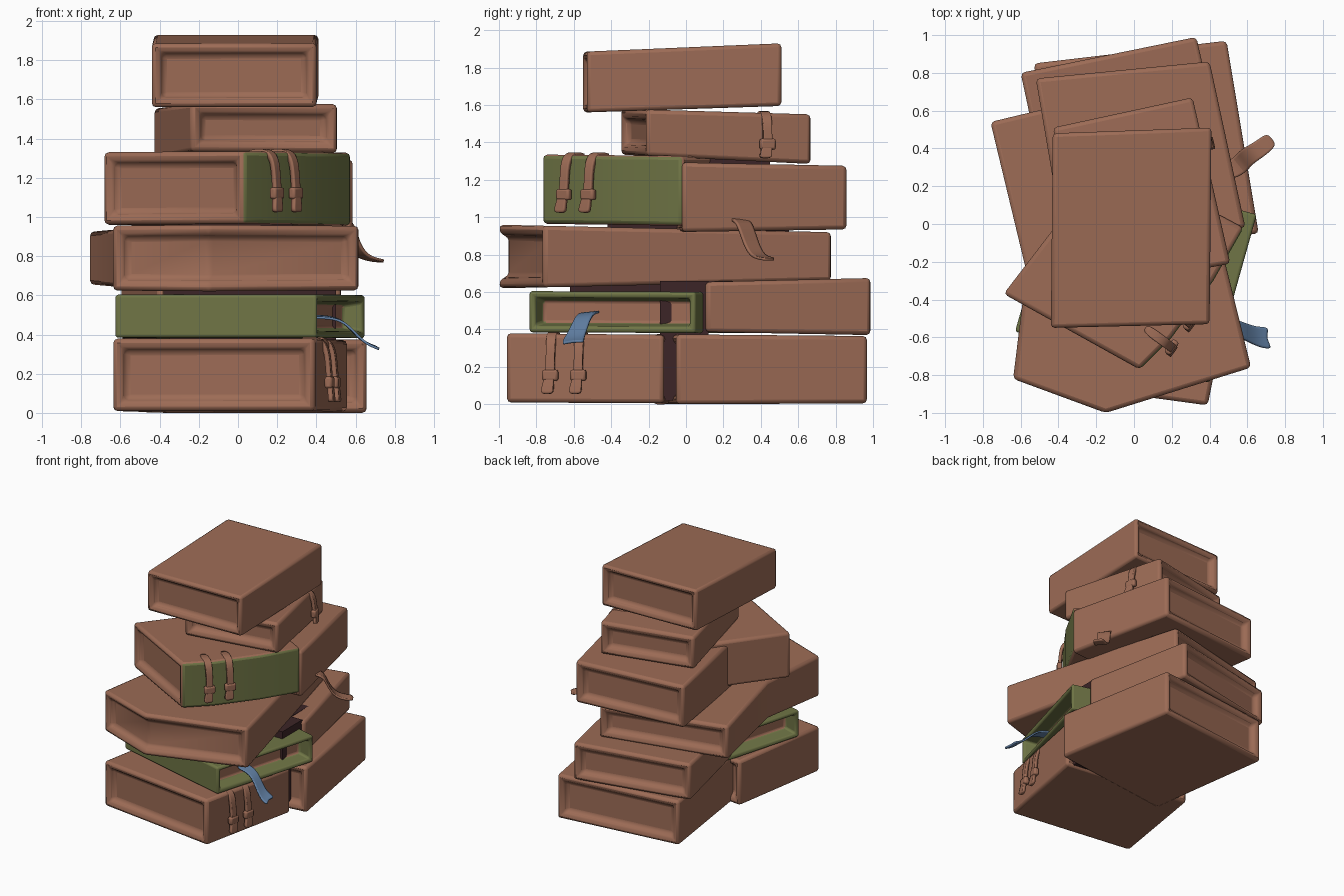
import bpy, bmesh
from mathutils import Vector

if "Cube" in bpy.data.objects:
    bpy.data.objects.remove(bpy.data.objects["Cube"])


def material(name, rgb):
    m = bpy.data.materials.new(name)
    m.diffuse_color = (*rgb, 1)
    m.use_nodes = True
    m.node_tree.nodes["Principled BSDF"].inputs["Base Color"].default_value = m.diffuse_color
    return m


BROWN = material("leather_brown", (0.335, 0.148, 0.092))
GREEN = material("olive_green", (0.160, 0.178, 0.060))
BLUE = material("ribbon_blue", (0.120, 0.215, 0.370))
DARK = material("gap_dark", (0.045, 0.018, 0.020))


def finish(name, bm, mats, bevel=0.0, segments=2):
    bmesh.ops.recalc_face_normals(bm, faces=bm.faces)
    me = bpy.data.meshes.new(name)
    bm.to_mesh(me)
    bm.free()
    for m in mats:
        me.materials.append(m)
    ob = bpy.data.objects.new(name, me)
    bpy.context.collection.objects.link(ob)
    if bevel:
        b = ob.modifiers.new("rounded", 'BEVEL')
        b.width, b.segments, b.limit_method = bevel, segments, 'ANGLE'
    bpy.ops.object.select_all(action='DESELECT')
    ob.select_set(True)
    bpy.context.view_layer.objects.active = ob
    bpy.ops.object.shade_smooth_by_angle(angle=0.9)
    return ob


def book(name, outline, low, high, ends=((0,), (2,)), mats=(BROWN,), spine=(),
         rim=0.045, depth=0.045, pages=0, bevel=0.022, segments=2):
    """Prism over an outline; low and high are (front, back) heights; page ends are sunk."""
    bm = bmesh.new()
    ys = [p[1] for p in outline]
    n = len(outline)

    def ring(h):
        return [bm.verts.new((x, y, h[0] + (h[1] - h[0]) * (y - min(ys)) / (max(ys) - min(ys))))
                for x, y in outline]
    a, b = ring(low), ring(high)
    bm.faces.new(a[::-1])
    bm.faces.new(b)
    sides = [bm.faces.new((a[i], a[(i + 1) % n], b[(i + 1) % n], b[i])) for i in range(n)]
    for i in spine:
        sides[i].material_index = 1
    bm.normal_update()
    for group in ends:
        faces = [sides[i] for i in group]
        bmesh.ops.inset_region(bm, faces=faces, thickness=rim, use_even_offset=True)
        bmesh.ops.inset_region(bm, faces=faces, thickness=0.018, depth=-depth, use_even_offset=True)
        for f in faces:
            f.material_index = pages
    return finish(name, bm, mats, bevel, segments)


def ribbon(name, path, across, widths, mat, thick=0.018, fork=0.0):
    """Smooth strip along a path, with optional forked tip."""
    bm = bmesh.new()
    across = Vector(across).normalized()
    rows = []
    for i, (p, w) in enumerate(zip(path, widths)):
        p = Vector(p)
        mid = p.copy()
        if fork and i == len(path) - 1:
            mid += (Vector(path[i - 1]) - p).normalized() * fork
        rows.append([bm.verts.new(q) for q in (p - across * w / 2, mid, p + across * w / 2)])
    for r, s in zip(rows, rows[1:]):
        for k in (0, 1):
            bm.faces.new((r[k], r[k + 1], s[k + 1], s[k]))
    ob = finish(name, bm, (mat,))
    sub = ob.modifiers.new("smooth", 'SUBSURF')
    sub.levels = sub.render_levels = 2
    sol = ob.modifiers.new("thickness", 'SOLIDIFY')
    sol.thickness, sol.offset = thick, 0
    return ob


def strap(name, base, along, low, high):
    """Strap over a spine with a buckle knot and a flared tail."""
    d = Vector((*along, 0)).normalized()
    out = Vector((d.y, -d.x, 0))
    o = Vector((*base, 0))
    up = Vector((0, 0, 1))
    h = high - low

    def at(n, z, s=0.0):
        return o + out * n + up * z + d * s
    ribbon(name, [at(-0.14, high - 0.01), at(-0.04, high + 0.008), at(0.015, high - 0.03),
                  at(0.025, low + h * 0.6), at(0.03, low + h * 0.4),
                  at(0.04, low + h * 0.25, -0.01), at(0.045, low + h * 0.1, -0.015)],
           d, [0.05, 0.05, 0.05, 0.045, 0.05, 0.055, 0.075], BROWN, 0.025)
    bm = bmesh.new()
    bmesh.ops.create_cube(bm, size=1)
    for v in bm.verts:
        c = v.co.copy()
        v.co = at(0.03 + c.y * 0.04, low + h * 0.38 + c.z * 0.06, c.x * 0.085)
    finish(name + "_buckle", bm, (BROWN,), 0.012)


def block(name, lo, hi):
    bm = bmesh.new()
    bmesh.ops.create_cube(bm, size=1)
    for v in bm.verts:
        v.co = [(l + h) / 2 + c * (h - l) for l, h, c in zip(lo, hi, v.co)]
    finish(name, bm, (DARK,))


# Bottom layer
book("bottom_front_book", [(-0.64, -0.82), (0.39, -0.96), (0.56, -0.12), (-0.50, 0.02)],
     (0.01, 0.005), (0.38, 0.37))
book("bottom_back_book", [(-0.38, -0.18), (0.66, -0.05), (0.49, 0.97), (-0.53, 0.85)],
     (0.0, 0.005), (0.375, 0.365))

# Second layer: green wrapped book and brown book behind it
book("green_book", [(-0.63, -0.57), (0.40, -0.84), (0.65, 0.05), (-0.37, 0.33)],
     (0.385, 0.38), (0.605, 0.60), ends=((1,), (3,)), mats=(GREEN, BROWN),
     rim=0.032, depth=0.11, pages=1, bevel=0.028, segments=3)
book("second_back_book", [(-0.41, -0.09), (0.53, 0.11), (0.33, 0.99), (-0.60, 0.80)],
     (0.39, 0.37), (0.65, 0.675))

# Third layer: long angled book
book("long_angled_book", [(-0.64, -0.82), (-0.15, -1.0), (0.62, -0.76), (0.24, 0.78),
                          (-0.76, 0.54), (-0.57, -0.25)],
     (0.62, 0.66), (0.96, 0.92), ends=((0, 1), (3,)))

# Fourth layer: green spined book and brown book behind it
spine_a, spine_b = Vector((0.03, -0.77)), Vector((0.58, -0.02))
book("green_spine_book", [(-0.69, -0.37), tuple(spine_a), (0.20, -0.60), (0.42, -0.30),
                          tuple(spine_b), (-0.13, 0.36)],
     (0.965, 0.95), (1.335, 1.325), ends=((0,), (4,)), mats=(BROWN, GREEN), spine=(1, 2, 3))
book("fourth_back_book", [(-0.37, -0.11), (0.59, -0.02), (0.40, 0.86), (-0.52, 0.77)],
     (0.92, 0.935), (1.295, 1.275))

# Upper two books
book("fifth_book", [(-0.24, -0.35), (0.51, -0.21), (0.31, 0.67), (-0.43, 0.51)],
     (1.335, 1.285), (1.58, 1.55))
book("top_book", [(-0.44, -0.55), (0.40, -0.53), (0.41, 0.51), (-0.43, 0.48)],
     (1.56, 1.595), (1.885, 1.93), rim=0.04)

# Dark gap fillers between books
block("gap_between_stacks", (-0.35, -0.14, 0.02), (0.50, 0.12, 0.66))
block("gap_under_long_book", (-0.38, -0.62, 0.58), (0.40, 0.45, 0.66))
block("gap_under_fourth_layer", (-0.30, -0.42, 0.90), (0.28, 0.55, 0.98))
block("gap_under_fifth_book", (-0.15, -0.15, 1.26), (0.30, 0.45, 1.36))

# Straps on the spines
direction = spine_b - spine_a
for i, p in enumerate(((0.175, -0.635), (0.272, -0.505))):
    strap(f"upper_strap_{i + 1}", p, direction, 0.99, 1.335)
for i, y in enumerate((-0.72, -0.57)):
    strap(f"lower_strap_{i + 1}", (0.39 + (y + 0.96) * 0.202, y), (0.17, 0.84), 0.02, 0.375)
strap("fifth_book_strap", (0.365, 0.43), (-0.20, 0.88), 1.29, 1.555)

# Bookmark ribbons
ribbon("blue_bookmark", [(0.36, -0.50, 0.49), (0.46, -0.52, 0.49), (0.54, -0.55, 0.47),
                         (0.61, -0.58, 0.39), (0.66, -0.60, 0.35), (0.73, -0.605, 0.325)],
       (-0.15, 1, 0.1), [0.09, 0.09, 0.09, 0.10, 0.11, 0.125], BLUE, 0.012, fork=0.04)
ribbon("brown_bookmark", [(0.48, 0.27, 0.99), (0.56, 0.31, 0.98), (0.58, 0.34, 0.88),
                          (0.62, 0.37, 0.81), (0.67, 0.40, 0.785), (0.73, 0.45, 0.775)],
       (-0.62, 0.78, 0.0), [0.10, 0.10, 0.10, 0.095, 0.09, 0.085], BROWN, 0.014)
